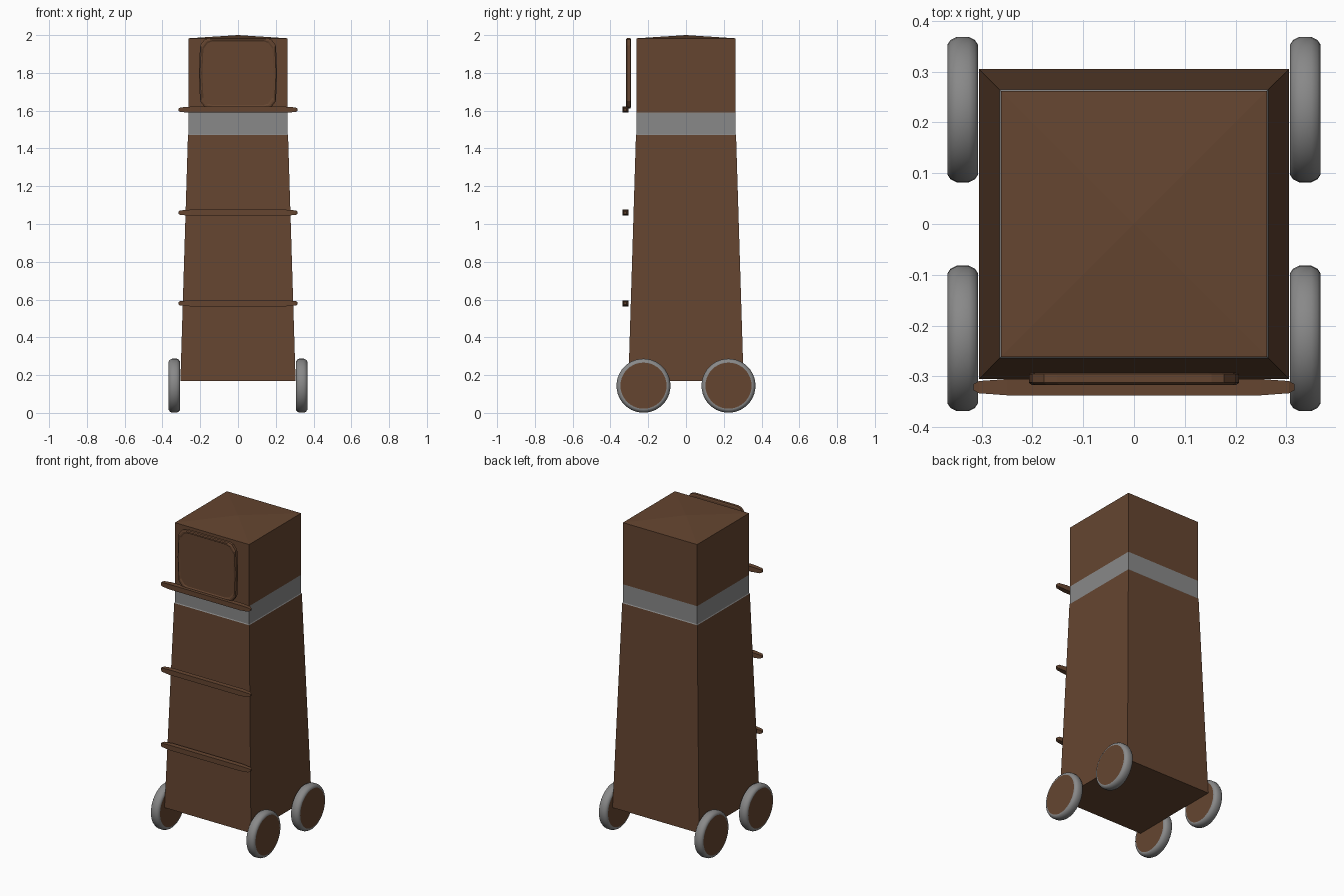
import bpy, bmesh, math
from mathutils import Vector

cube = bpy.data.objects.get("Cube")
if cube:
    bpy.data.objects.remove(cube, do_unlink=True)


def material(name, colour):
    m = bpy.data.materials.new(name)
    m.use_nodes = True
    m.diffuse_color = (*colour, 1)
    m.node_tree.nodes["Principled BSDF"].inputs["Base Color"].default_value = (*colour, 1)
    return m


brown = material("brown", (0.13, 0.06, 0.03))
grey = material("grey", (0.25, 0.25, 0.25))


def loft(name, rings, mats, pick=lambda f: 0):
    """Skin a list of equal-length point rings and cap both ends."""
    bm = bmesh.new()
    loops = [[bm.verts.new(p) for p in ring] for ring in rings]
    n = len(loops[0])
    for a, b in zip(loops, loops[1:]):
        for i in range(n):
            j = (i + 1) % n
            bm.faces.new((a[i], a[j], b[j], b[i]))
    bm.faces.new(loops[0][::-1])
    bm.faces.new(loops[-1])
    bmesh.ops.recalc_face_normals(bm, faces=bm.faces)
    for f in bm.faces:
        f.material_index = pick(f)
    me = bpy.data.meshes.new(name)
    bm.to_mesh(me)
    bm.free()
    ob = bpy.data.objects.new(name, me)
    bpy.context.collection.objects.link(ob)
    for m in mats:
        me.materials.append(m)
    return ob


def square(half, z):
    return [(-half, -half, z), (half, -half, z), (half, half, z), (-half, half, z)]


# Tapered tower with a straight head, grey band and shallow pyramid roof
levels = [(0.305, 0.17), (0.265, 1.47), (0.262, 1.475), (0.262, 1.59), (0.262, 1.983), (0.001, 2.0)]


def band(f):
    return int(1.47 < f.calc_center_median().z < 1.59 and abs(f.normal.z) < 0.8)


loft("tower_body", [square(h, z) for h, z in levels], [brown, grey], band)

# Horizontal front bars with tapered ends
for name, z in (("lower_bar", 0.58), ("middle_bar", 1.06), ("upper_bar", 1.605)):
    rings = []
    for x, s in ((-0.316, 0.006), (-0.305, 0.012), (-0.25, 0.016),
                 (0.25, 0.016), (0.305, 0.012), (0.316, 0.006)):
        rings.append([(x, -0.321 + a * s, z + b * s)
                      for a, b in ((-1, -1), (1, -1), (1, 1), (-1, 1))])
    loft(name, rings, [brown])


# Free-standing front panel with clipped corners and a bevelled rim
def panel_ring(y, inset):
    w, h = 0.207 - inset, 0.187 - inset
    half = [(w, 0), (w - 0.006, h - 0.04), (w - 0.03, h - 0.008), (w - 0.055, h)]
    outline = half + [(-x, z) for x, z in half[::-1]]
    outline += [(x, -z) for x, z in outline[-2:0:-1]]
    return [(x, y, 1.798 + z) for x, z in outline]


loft("front_panel", [panel_ring(y, i) for y, i in
                     ((-0.292, 0.008), (-0.295, 0), (-0.312, 0), (-0.317, 0.006),
                      (-0.317, 0.012), (-0.313, 0.018))], [brown])

# Four wheels: grey tyre with brown hub discs on both sides
profile = [(0.307, 0.122), (0.307, 0.128), (0.313, 0.137), (0.325, 0.143),
           (0.349, 0.143), (0.361, 0.137), (0.367, 0.128), (0.367, 0.122)]
for end, y in (("front", -0.225), ("back", 0.225)):
    for side, s in (("left", 1), ("right", -1)):
        rings = [[(s * x, y + r * math.cos(t), 0.144 + r * math.sin(t))
                  for t in (2 * math.pi * i / 40 for i in range(40))] for x, r in profile]
        wheel = loft(f"{end}_{side}_wheel", rings, [grey, brown],
                     lambda f: int(len(f.verts) > 4))
        bpy.ops.object.select_all(action="DESELECT")
        wheel.select_set(True)
        bpy.context.view_layer.objects.active = wheel
        bpy.ops.object.shade_smooth_by_angle(angle=math.radians(40))
